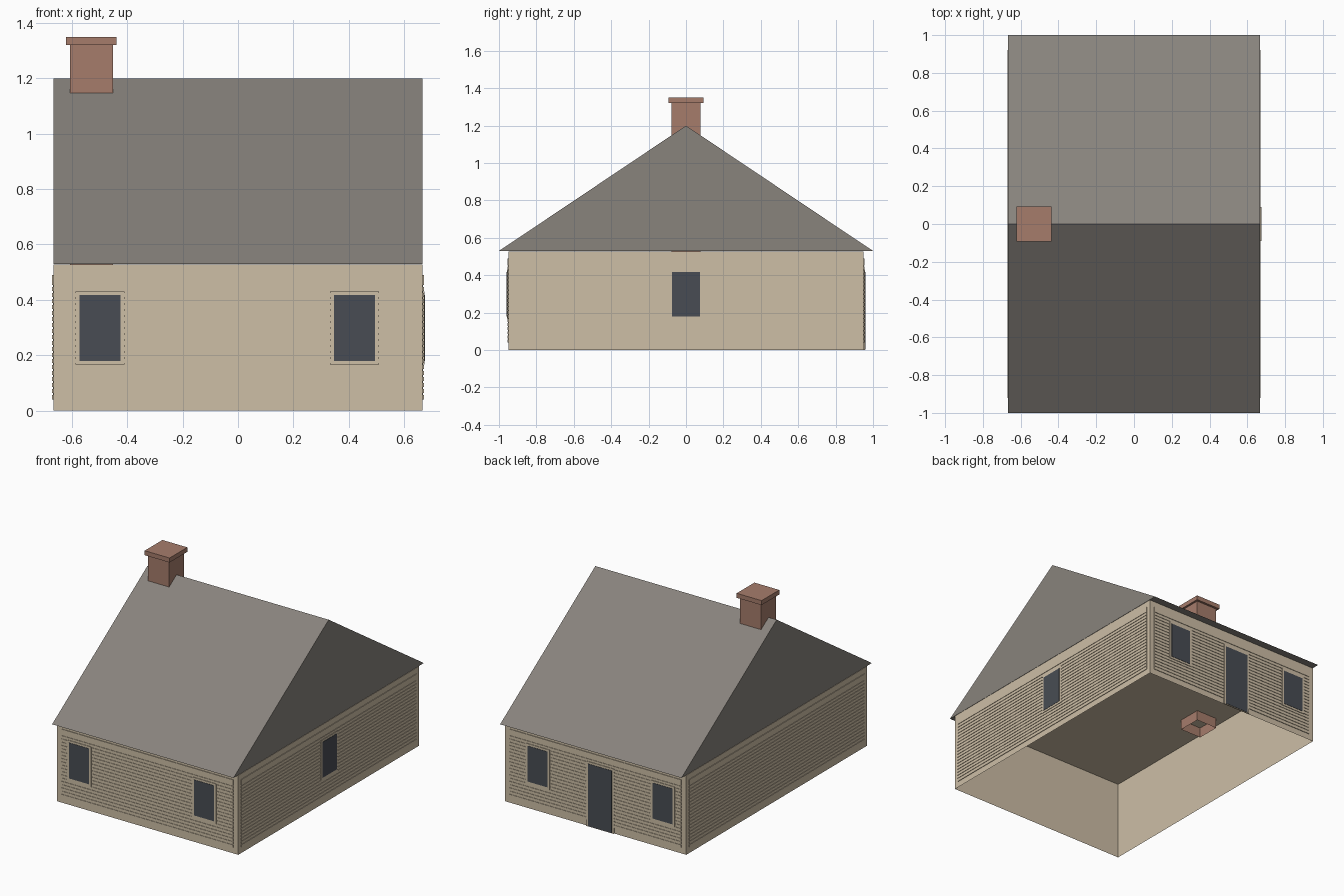
import bpy
import bmesh
from math import pi
from mathutils import Matrix

cube = bpy.data.objects.get("Cube")
if cube:
    bpy.data.objects.remove(cube, do_unlink=True)


def make_material(name, srgb):
    color = [c ** 2.2 for c in srgb] + [1.0]
    mat = bpy.data.materials.new(name)
    mat.use_nodes = True
    mat.diffuse_color = color
    mat.node_tree.nodes["Principled BSDF"].inputs["Base Color"].default_value = color
    return mat


BEIGE = make_material("beige siding", (0.80, 0.74, 0.645))
GREY = make_material("grey roofing", (0.53, 0.51, 0.485))
BRICK = make_material("brick red", (0.645, 0.485, 0.42))
GLASS = make_material("dark slate", (0.29, 0.305, 0.33))

HALF_X, HALF_Y, EAVE, RIDGE = 0.667, 0.95, 0.53, 1.2


def add_object(name, bm, mat, matrix=Matrix()):
    bmesh.ops.recalc_face_normals(bm, faces=bm.faces)
    mesh = bpy.data.meshes.new(name)
    bm.to_mesh(mesh)
    bm.free()
    mesh.materials.append(mat)
    obj = bpy.data.objects.new(name, mesh)
    obj.matrix_world = matrix
    bpy.context.collection.objects.link(obj)
    return obj


def box(name, low, high, mat, matrix=Matrix(), open_bottom=False):
    bm = bmesh.new()
    bmesh.ops.create_cube(bm, size=1)
    for v in bm.verts:
        for i in range(3):
            v.co[i] = high[i] if v.co[i] > 0 else low[i]
    if open_bottom:
        bm.normal_update()
        bottom = [f for f in bm.faces if f.normal.z < -0.9]
        bmesh.ops.delete(bm, geom=bottom, context="FACES_ONLY")
    return add_object(name, bm, mat, matrix)


def extrude_profile(name, profile, x0, x1, mat, matrix=Matrix()):
    """Sweep a closed (y, z) profile along x."""
    bm = bmesh.new()
    face = bm.faces.new([bm.verts.new((x0, y, z)) for y, z in profile])
    result = bmesh.ops.extrude_face_region(bm, geom=[face])
    verts = [g for g in result["geom"] if isinstance(g, bmesh.types.BMVert)]
    bmesh.ops.translate(bm, verts=verts, vec=(x1 - x0, 0, 0))
    if face.is_valid and len(face.link_loops if hasattr(face, "link_loops") else face.loops) == 0:
        bm.faces.remove(face)
    return add_object(name, bm, mat, matrix)


def siding(name, half_width, matrix):
    """Raised panel with evenly spaced horizontal grooves."""
    out, deep, rows, gap = -0.004, -0.001, 19, 0.006
    profile = [(0.0, 0.04), (out, 0.04)]
    for i in range(rows):
        z = 0.06 + i * 0.39 / (rows - 1)
        low, high = z - gap / 2, z + gap / 2
        profile += [(out, low), (deep, low), (deep, high), (out, high)]
    profile += [(out, 0.49), (0.0, 0.49)]
    extrude_profile(name, profile, -half_width, half_width, BEIGE, matrix)


def opening(name, u0, u1, z0, z1, matrix, sill=0.014):
    """Flat trim surround with a dark pane on top."""
    trim = 0.014
    box(name + "_trim", (u0 - trim, -0.007, z0 - sill), (u1 + trim, 0, z1 + trim), BEIGE, matrix)
    box(name + "_pane", (u0, -0.009, z0), (u1, -0.005, z1), GLASS, matrix)


# Wall shell, open underneath with a flat ceiling
box("walls", (-HALF_X, -HALF_Y, 0), (HALF_X, HALF_Y, EAVE - 0.002), BEIGE, open_bottom=True)

# Local frame of each wall: x runs along it, -y points outward
names = ["front", "right_side", "back", "left_side"]
frames = {}
for i, side in enumerate(names):
    distance = HALF_X if i % 2 else HALF_Y
    frames[side] = Matrix.Rotation(i * pi / 2, 4, "Z") @ Matrix.Translation((0, -distance, 0))
    siding(side + "_siding", 0.92 if i % 2 else 0.632, frames[side])

# Windows and door
for label, center in (("a", -0.498), ("b", 0.421)):
    opening("front_window_" + label, center - 0.074, center + 0.074, 0.18, 0.417, frames["front"])
    opening("back_window_" + label, -center - 0.074, -center + 0.074, 0.18, 0.417, frames["back"])
opening("side_window", -0.076, 0.076, 0.18, 0.417, frames["right_side"])
opening("back_door", -0.05, 0.125, 0.004, 0.417, frames["back"], sill=0.004)

# Gabled roof with overhanging eaves
extrude_profile("roof", [(-1, EAVE), (1, EAVE), (0, RIDGE)], -HALF_X, HALF_X, GREY)

# Chimney stack passing through the ceiling, and its cap
box("chimney_stack", (-0.607, -0.078, 0.46), (-0.452, 0.078, 1.325), BRICK, open_bottom=True)
box("chimney_cap", (-0.621, -0.093, 1.32), (-0.438, 0.093, 1.35), BRICK)
